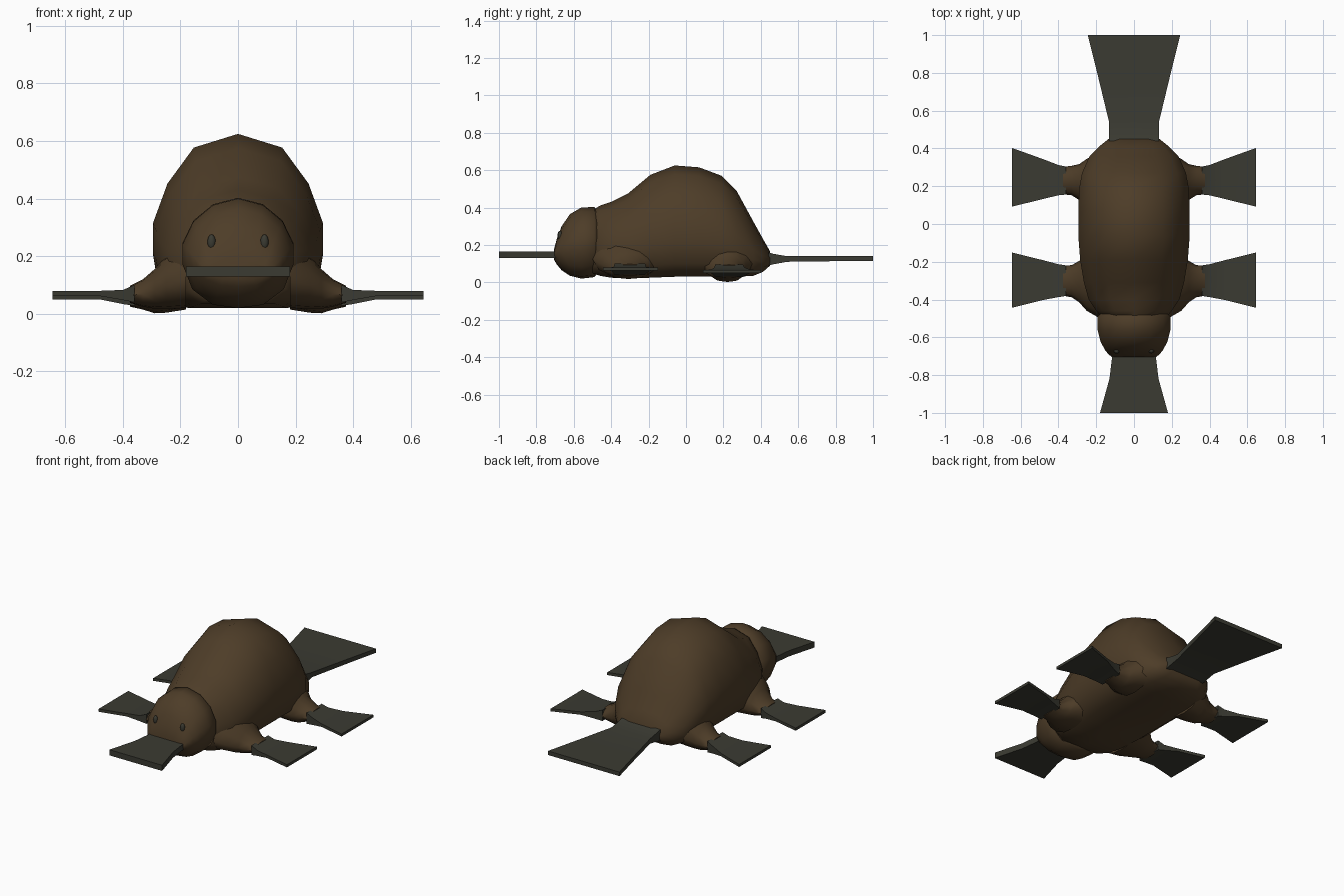
import bpy, bmesh
from mathutils import Vector


def material(name, rgb):
    m = bpy.data.materials.new(name)
    m.diffuse_color = (*rgb, 1)
    return m


BROWN = material("brown fur", (0.075, 0.046, 0.021))
GREY = material("dark grey skin", (0.043, 0.043, 0.032))

# Half cross-sections, top to bottom: share of half width, share of height
BODY = [(0, 1), (.52, .92), (.83, .71), (1, .48), (1, .3), (.94, .12), (.65, 0), (0, 0)]
ROUND = [(0, 1), (.45, .94), (.8, .79), (1, .58), (1, .4), (.82, .17), (.45, .03), (0, 0)]
LIMB = [(0, 1), (.45, .95), (.82, .72), (1, .45), (.82, .2), (.45, .04), (0, 0)]
FLAT = [(0, 1), (1, 1), (1, 0), (0, 0)]


def finish(obj, angle):
    bpy.ops.object.select_all(action='DESELECT')
    obj.select_set(True)
    bpy.context.view_layer.objects.active = obj
    bpy.ops.object.shade_smooth_by_angle(angle=angle)


def loft(name, stations, profile, mat, side=0, angle=0.7):
    """Stations: along, centre, half width, bottom z, top z. side = +-1 runs along x, 0 along y."""
    ring = profile + [(-u, v) for u, v in profile[-2:0:-1]]
    bm = bmesh.new()
    rings = []
    for t, c, h, z0, z1 in stations:
        pts = []
        for u, v in ring:
            z = z0 + v * (z1 - z0)
            w = c + u * h
            pts.append(bm.verts.new((side * t, w, z) if side else (w, t, z)))
        rings.append(pts)
    n = len(ring)
    for a, b in zip(rings, rings[1:]):
        for i in range(n):
            bm.faces.new((a[i], a[(i + 1) % n], b[(i + 1) % n], b[i]))
    bm.faces.new(rings[0])
    bm.faces.new(rings[-1])
    bmesh.ops.recalc_face_normals(bm, faces=bm.faces)
    me = bpy.data.meshes.new(name)
    bm.to_mesh(me)
    bm.free()
    me.materials.append(mat)
    obj = bpy.data.objects.new(name, me)
    bpy.context.collection.objects.link(obj)
    finish(obj, angle)
    return obj


# Humped body
loft("body", [
    (-.50, 0, .165, .05, .385), (-.46, 0, .20, .035, .41), (-.40, 0, .24, .025, .43),
    (-.31, 0, .265, .02, .475), (-.19, 0, .285, .025, .575), (-.06, 0, .295, .03, .625),
    (.07, 0, .295, .03, .615), (.19, 0, .29, .03, .57), (.27, 0, .275, .03, .49),
    (.36, 0, .235, .035, .325), (.41, 0, .185, .055, .235), (.45, 0, .135, .09, .165)],
    BODY, BROWN, angle=1.0)

# Rounded head
head = loft("head", [
    (-.705, 0, .115, .12, .18), (-.69, 0, .135, .095, .235), (-.665, 0, .155, .065, .30),
    (-.62, 0, .178, .035, .365), (-.56, 0, .193, .02, .40), (-.49, 0, .193, .028, .403),
    (-.47, 0, .17, .05, .38)], ROUND, BROWN, angle=1.0)

# Flat bill and tail
loft("bill", [(-1, 0, .18, .13, .165), (-.82, 0, .13, .13, .165), (-.68, 0, .113, .13, .165)], FLAT, GREY)
loft("tail", [(.44, 0, .133, .09, .16), (.47, 0, .132, .097, .152), (.54, 0, .132, .11, .14),
              (.78, 0, .19, .113, .14), (1, 0, .245, .115, .14)], FLAT, GREY)

for s, word in ((-1, "left"), (1, "right")):
    # Stubby legs
    loft("front_leg_" + word, [
        (.18, -.31, .19, .02, .25), (.25, -.31, .15, .018, .20), (.29, -.305, .11, .018, .155),
        (.33, -.303, .085, .025, .12), (.375, -.30, .08, .038, .098)], LIMB, BROWN, s, 1.0)
    loft("back_leg_" + word, [
        (.18, .22, .16, .015, .25), (.25, .22, .125, .004, .20), (.29, .222, .095, .002, .15),
        (.33, .23, .078, .015, .118), (.375, .23, .073, .025, .095)], LIMB, BROWN, s, 1.0)
    # Webbed feet
    loft("front_foot_" + word, [
        (.36, -.30, .081, .04, .10), (.40, -.30, .087, .048, .083), (.48, -.297, .105, .062, .08),
        (.645, -.297, .146, .063, .08)], FLAT, GREY, s)
    loft("back_foot_" + word, [
        (.36, .23, .074, .028, .096), (.40, .232, .08, .034, .08), (.48, .238, .105, .05, .068),
        (.645, .247, .155, .05, .066)], FLAT, GREY, s)
    # Small oval eyes set on the head surface
    hit, loc, normal, _ = head.ray_cast(Vector((s * .092, -2, .25)), Vector((0, 1, 0)))
    bpy.ops.mesh.primitive_uv_sphere_add(segments=12, ring_count=8, radius=1, location=loc)
    eye = bpy.context.object
    eye.name = "eye_" + word
    eye.scale = (.014, .012, .026)
    eye.data.materials.append(GREY)
    finish(eye, 1.0)
